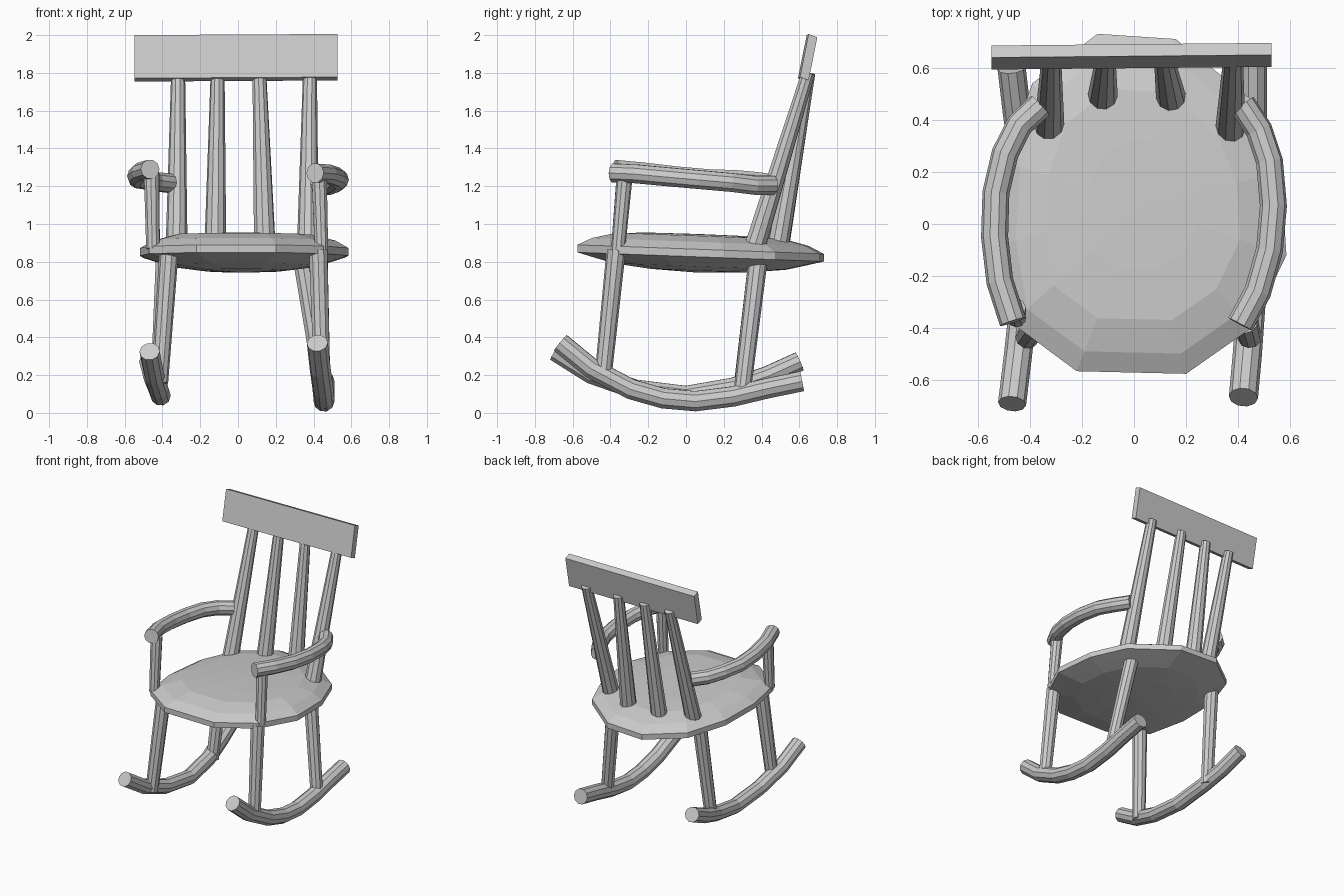
import bpy, bmesh
from mathutils import Vector

if "Cube" in bpy.data.objects:
    bpy.data.objects.remove(bpy.data.objects["Cube"])


def tube(name, pts, radii, res=3):
    """Faceted capped round bar through pts; radii is one value or (start, end)."""
    if not isinstance(radii, tuple):
        radii = (radii, radii)
    cu = bpy.data.curves.new(name, 'CURVE')
    cu.dimensions = '3D'
    cu.bevel_depth = 1.0
    cu.bevel_resolution = res
    cu.use_fill_caps = True
    sp = cu.splines.new('POLY')
    sp.points.add(len(pts) - 1)
    for i, p in enumerate(pts):
        t = i / (len(pts) - 1)
        sp.points[i].co = (*p, 1)
        sp.points[i].radius = radii[0] + (radii[1] - radii[0]) * t
    sp.use_smooth = False
    ob = bpy.data.objects.new(name, cu)
    bpy.context.collection.objects.link(ob)
    bpy.ops.object.select_all(action='DESELECT')
    bpy.context.view_layer.objects.active = ob
    ob.select_set(True)
    bpy.ops.object.convert(target='MESH')
    return bpy.context.object


def link_bmesh(name, bm):
    bmesh.ops.recalc_face_normals(bm, faces=bm.faces)
    me = bpy.data.meshes.new(name)
    bm.to_mesh(me)
    bm.free()
    ob = bpy.data.objects.new(name, me)
    bpy.context.collection.objects.link(ob)
    return ob


# Seat: irregular twelve-sided lens with a thin rim, tipped slightly backwards
outline = [(-.22, -.565), (.20, -.575), (.45, -.40), (.585, -.12), (.565, .20),
           (.46, .47), (.16, .71), (-.14, .73), (-.39, .54), (-.50, .24),
           (-.52, -.08), (-.47, -.38)]
centre = Vector((.03, .07))
# (scale of outline, height)
profile = [(.40, .753), (.70, .775), (.88, .805), (1.0, .826),
           (1.0, .866), (.88, .905), (.68, .937), (.38, .945)]
bm = bmesh.new()


def seat_vert(x, y, z):
    return bm.verts.new((x, y, z - .037 * (y - .07)))


rings = []
for s, z in profile:
    rings.append([seat_vert(*(centre + (Vector(p) - centre) * s), z) for p in outline])
n = len(outline)
for a, b in zip(rings, rings[1:]):
    for i in range(n):
        bm.faces.new((a[i], a[(i + 1) % n], b[(i + 1) % n], b[i]))
for ring, z in ((rings[0], .742), (rings[-1], .947)):
    mid = seat_vert(*centre, z)
    for i in range(n):
        bm.faces.new((ring[i], ring[(i + 1) % n], mid))
link_bmesh("seat", bm)

# Top rail: thin leaning board, very slightly crooked
bm = bmesh.new()
bmesh.ops.create_cube(bm, size=1)
for v in bm.verts:
    x, y, z = v.co
    v.co = (-.01 + 1.075 * x,
            .644 + .046 * y + .046 * z + .010 * x,
            1.88 + .228 * z - .018 * y + .006 * x)
link_bmesh("top_rail", bm)

# Back spindles: tapered, leaning back into the rail
for i, (bx, by, tx) in enumerate([(-.325, .375, -.317), (-.12, .49, -.108),
                                  (.142, .485, .113), (.37, .365, .381)]):
    tube(f"back_spindle_{i + 1}", [(bx, by, .88), (tx, .648, 1.80)], (.058, .037))

# Legs, from rocker up to seat
for name, lo, hi in [("front_leg_left", (-.415, -.44, .16), (-.365, -.37, .86)),
                     ("front_leg_right", (.445, -.44, .18), (.425, -.37, .86)),
                     ("back_leg_left", (-.42, .295, .12), (-.385, .385, .84)),
                     ("back_leg_right", (.455, .295, .09), (.335, .385, .84))]:
    tube(name, [lo, hi], (.045, .051))

# Rockers: bowed bars under each side
tube("rocker_left", [(-.468, -.69, .325), (-.445, -.50, .205), (-.42, -.27, .125),
                     (-.41, 0, .092), (-.425, .25, .135), (-.45, .43, .195),
                     (-.47, .60, .272)], .054)
tube("rocker_right", [(.42, -.665, .37), (.435, -.50, .235), (.45, -.29, .125),
                      (.455, -.12, .077), (.455, .05, .062), (.455, .25, .087),
                      (.455, .43, .13), (.455, .615, .168)], .056)

# Arms: bowed outwards, sloping down to the outer spindles
tube("arm_left", [(-.465, -.375, 1.29), (-.515, -.22, 1.275), (-.535, -.05, 1.255),
                  (-.53, .12, 1.24), (-.495, .27, 1.235), (-.44, .38, 1.225),
                  (-.36, .455, 1.215)], .052)
tube("arm_right", [(.408, -.385, 1.27), (.475, -.26, 1.265), (.52, -.10, 1.25),
                   (.535, .07, 1.235), (.52, .24, 1.22), (.48, .36, 1.205),
                   (.415, .46, 1.205)], .052)

# Arm posts
tube("arm_post_left", [(-.45, -.36, .87), (-.457, -.325, 1.27)], (.037, .042))
tube("arm_post_right", [(.442, -.36, .86), (.43, -.325, 1.25)], (.037, .042))
